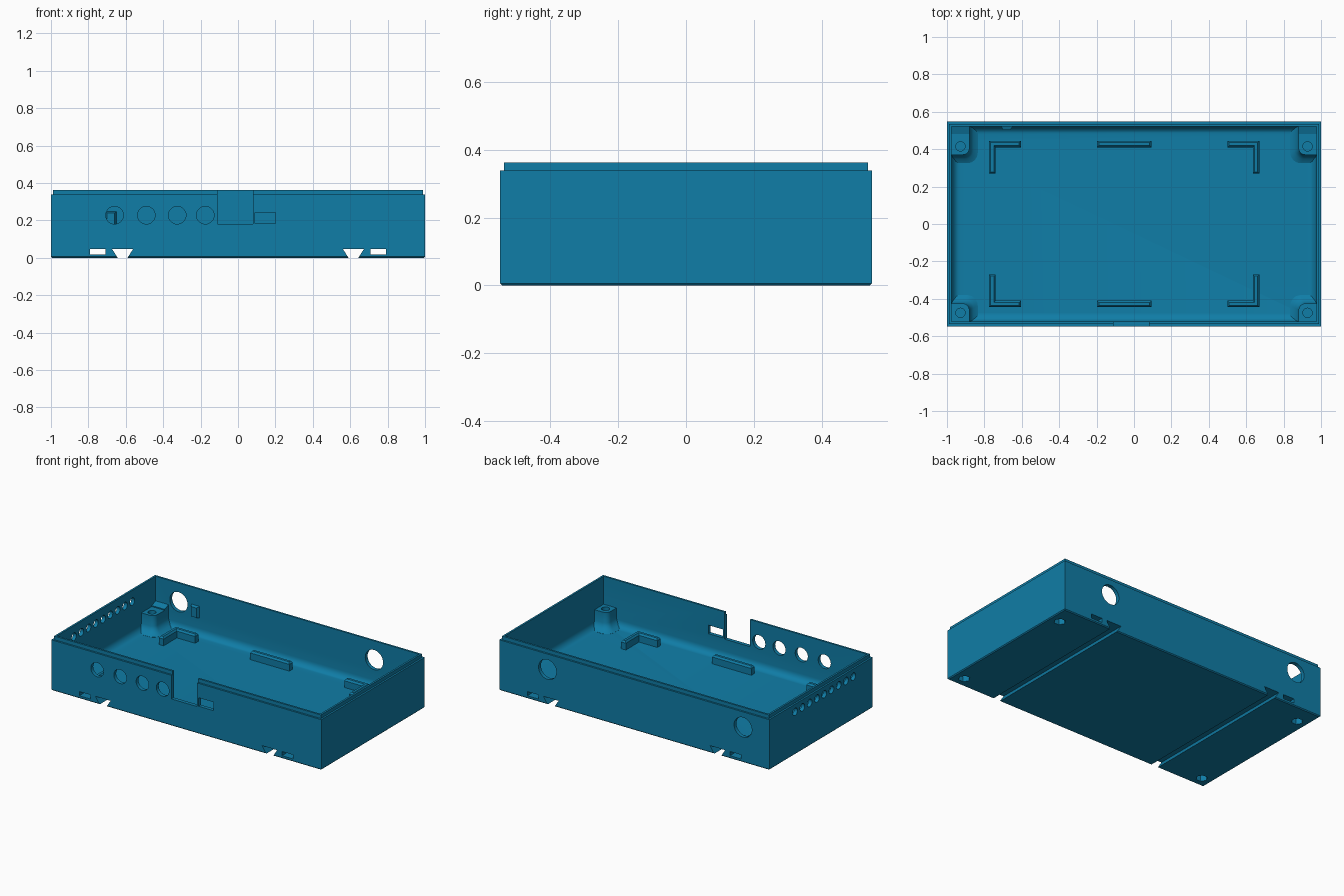
import bpy, bmesh, math
from mathutils import Vector

if "Cube" in bpy.data.objects:
    bpy.data.objects.remove(bpy.data.objects["Cube"])

blue = bpy.data.materials.new("teal_blue")
blue.diffuse_color = (0.005, 0.205, 0.385, 1)
blue.use_nodes = True
blue.node_tree.nodes["Principled BSDF"].inputs["Base Color"].default_value = blue.diffuse_color


def loft(bm, rings):
    """Skin a stack of equal-length point rings and cap both ends."""
    vs = [[bm.verts.new(p) for p in r] for r in rings]
    n = len(vs[0])
    for a, b in zip(vs, vs[1:]):
        for i in range(n):
            j = (i + 1) % n
            bm.faces.new((a[i], a[j], b[j], b[i]))
    bm.faces.new(vs[0][::-1])
    bm.faces.new(vs[-1])


def finish(bm, name):
    bmesh.ops.recalc_face_normals(bm, faces=bm.faces[:])
    me = bpy.data.meshes.new(name)
    bm.to_mesh(me)
    bm.free()
    me.materials.append(blue)
    ob = bpy.data.objects.new(name, me)
    bpy.context.collection.objects.link(ob)
    return ob


def rect(x0, x1, y0, y1, z):
    return [(x0, y0, z), (x1, y0, z), (x1, y1, z), (x0, y1, z)]


def box(bm, x0, x1, y0, y1, z0, z1):
    loft(bm, [rect(x0, x1, y0, y1, z0), rect(x0, x1, y0, y1, z1)])


def rod(bm, start, end, r, n=32):
    """Cylinder between two points."""
    a, b = Vector(start), Vector(end)
    q = (b - a).to_track_quat('Z', 'Y')
    ring = [q @ Vector((r * math.cos(2 * math.pi * i / n),
                        r * math.sin(2 * math.pi * i / n), 0)) for i in range(n)]
    loft(bm, [[a + p for p in ring], [b + p for p in ring]])


X, Y, FLOOR, LIP, TOP = 1.0, 0.547, 0.055, 0.338, 0.362
WALL, R = 0.025, 0.045

# Tray: outside, stepped lip, inner wall, rounded floor edge
section = [(0.006, 0), (0, 0.006), (0, LIP), (0.012, LIP), (0.012, TOP), (WALL, TOP)]
for i in range(7):
    t = math.pi / 2 * i / 6
    section.append((WALL + R * (1 - math.cos(t)), FLOOR + R * (1 - math.sin(t))))
bm = bmesh.new()
loft(bm, [rect(-X + o, X - o, -Y + o, Y - o, z) for o, z in section])
tray = finish(bm, "tray")

# Corner screw posts with flared feet
posts = []
for sx in (-1, 1):
    for sy, inner, hole_y in ((-1, 0.425, -0.475), (1, 0.37, 0.415)):
        bm = bmesh.new()
        rings = []
        for f, z in ((0.045, 0.045), (0.045, 0.056), (0.022, 0.068), (0.008, 0.085),
                     (0, 0.105), (0, 0.175)):
            x, y, r = 0.88 - f, inner - f, 0.035 + f * 0.5
            ring = [(0.985, 0.532), (0.985, y)]
            ring += [(x + r - r * math.sin(t), y + r - r * math.cos(t))
                     for t in (math.pi / 2 * i / 6 for i in range(7))]
            ring.append((x, 0.532))
            rings.append([(sx * u, sy * v, z) for u, v in ring])
        loft(bm, rings)
        posts.append((finish(bm, "screw_post"), sx * 0.928, hole_y))
    # Raised wedge behind each rear post
    bm = bmesh.new()
    wedge = [(0.48, 0.17), (0.48, 0.182), (0.53, 0.2), (0.53, 0.17)]
    loft(bm, [[(sx * x, y, z) for y, z in wedge] for x in (0.88, 0.985)])
    finish(bm, "post_wedge")

# Floor ribs: four corner angles and two straight bars
W = 0.035
rib_levels = [(0, 0.05), (0, 0.1), (0.009, 0.112)]
for sy in (-1, 1):
    for x0, sx in ((-0.775, 1), (0.67, -1)):
        bm = bmesh.new()
        rings = []
        for o, z in rib_levels:
            a, b, w = 0.17 - o, 0.175 - o, W - o
            pts = [(o, o), (a, o), (a, w), (w, w), (w, b), (o, b)]
            rings.append([(x0 + sx * u, sy * (0.445 - v), z) for u, v in pts])
        loft(bm, rings)
        finish(bm, "corner_rib")
    bm = bmesh.new()
    loft(bm, [rect(-0.197 + o, 0.093 - o, sy * 0.4275 - W / 2 + o,
                   sy * 0.4275 + W / 2 - o, z) for o, z in rib_levels])
    finish(bm, "straight_rib")

# Cable tie block on the rear wall
bm = bmesh.new()
loft(bm, [[(x0, y, z0), (x1, y, z0), (x1, y, z1), (x0, y, z1)]
          for y, x0, x1, z0, z1 in ((0.53, -0.715, -0.645, 0.165, 0.25),
                                    (0.503, -0.7, -0.66, 0.175, 0.24))])
tie_block = finish(bm, "tie_block")

# Cutters for every opening
bm = bmesh.new()
for x in (-0.66, -0.49, -0.325, -0.175):           # front round ports
    rod(bm, (x, -0.6, 0.228), (x, -0.5, 0.228), 0.047)
box(bm, -0.11, 0.08, -0.6, -0.5, 0.18, 0.5)        # front notch
box(bm, 0.09, 0.2, -0.6, -0.5, 0.185, 0.242)       # front slot
for x in (-0.805, 0.643):                          # rear round ports
    rod(bm, (x, 0.6, 0.235), (x, 0.5, 0.235), 0.066)
for i in range(9):                                 # left vent holes
    y = -0.342 + i * 0.077
    rod(bm, (-1.1, y, 0.287), (-0.95, y, 0.287), 0.025, 20)
for s in (-1, 1):                                  # strap tunnels and dovetail grooves
    xa, xb = sorted((s * 0.708, s * 0.792))
    box(bm, xa, xb, -0.7, 0.7, 0.019, 0.047)
    c = s * 0.617
    prof = [(c - 0.02, -0.01), (c + 0.02, -0.01), (c + 0.056, 0.047), (c - 0.056, 0.047)]
    loft(bm, [[(x, y, z) for x, z in prof] for y in (-0.7, 0.7)])
for _, x, y in posts:                              # screw holes and nut pockets
    rod(bm, (x, y, 0.11), (x, y, 0.3), 0.025, 24)
    rod(bm, (x, y, -0.05), (x, y, 0.08), 0.036, 6)
cutter = finish(bm, "opening_cutter")
cutter.hide_render = True

for ob in [tray] + [p[0] for p in posts]:
    mod = ob.modifiers.new("openings", 'BOOLEAN')
    mod.operation, mod.solver, mod.object = 'DIFFERENCE', 'EXACT', cutter
    bpy.context.view_layer.objects.active = ob
    bpy.ops.object.modifier_apply(modifier=mod.name)
bpy.data.objects.remove(cutter)

# Smooth curved faces, keep edges crisp
bpy.ops.object.select_all(action='SELECT')
bpy.context.view_layer.objects.active = tray
bpy.ops.object.shade_smooth_by_angle(angle=math.radians(28))
